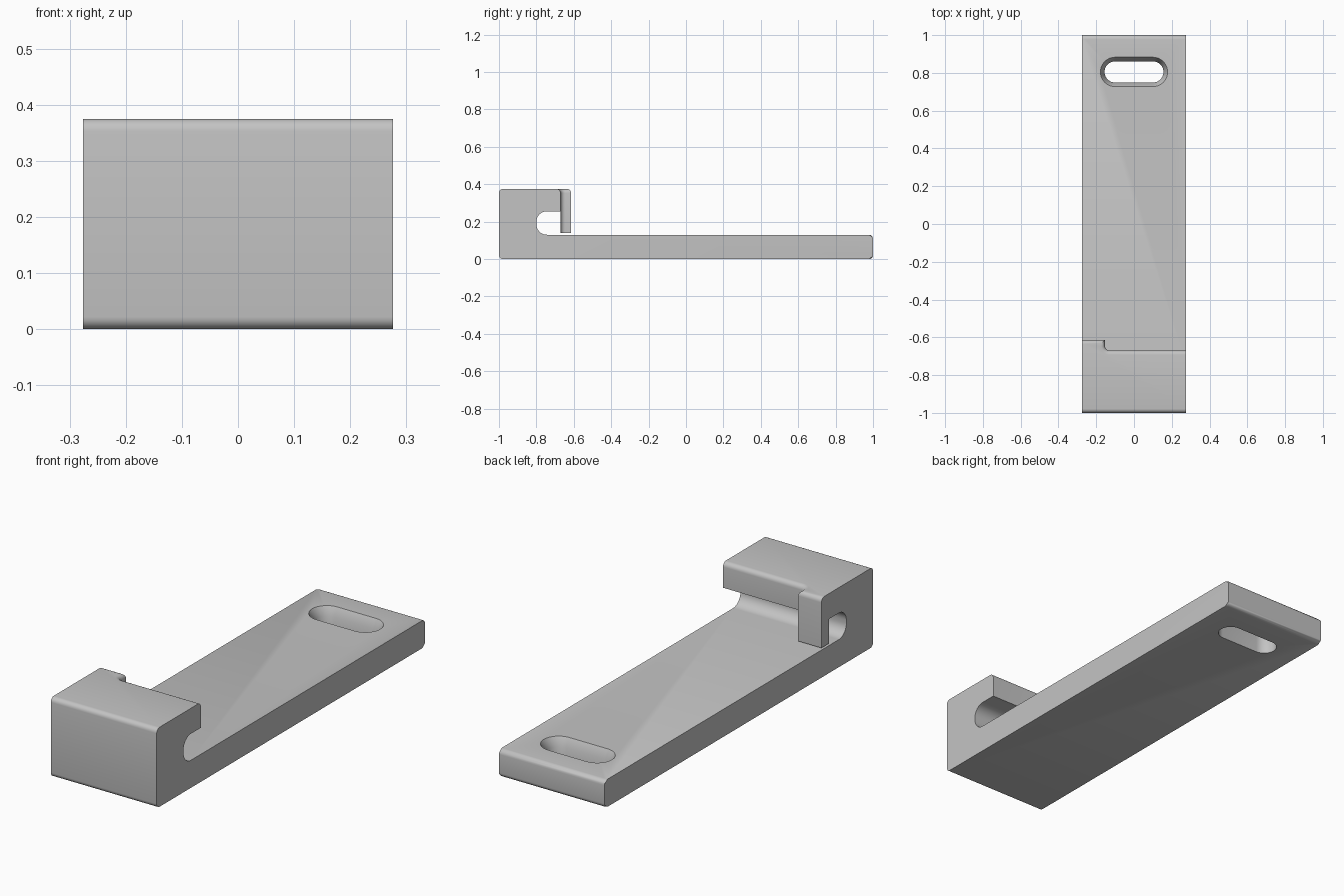
import bpy, bmesh, math

cube = bpy.data.objects.get("Cube")
if cube:
    bpy.data.objects.remove(cube, do_unlink=True)

HALF_W, TOP, PLATE = 0.276, 0.375, 0.13
LIP_Y, TAB_Y, TAB_X = -0.67, -0.614, -0.154

grey = bpy.data.materials.new("plain grey")
grey.use_nodes = True
grey.diffuse_color = (0.55, 0.55, 0.55, 1)
grey.node_tree.nodes["Principled BSDF"].inputs["Base Color"].default_value = grey.diffuse_color


def arc(cx, cy, r, start, end, steps=10):
    """Points on an arc, angles in degrees."""
    angles = [math.radians(start + (end - start) * i / steps) for i in range(steps + 1)]
    return [(cx + r * math.cos(a), cy + r * math.sin(a)) for a in angles]


def loft(name, rings):
    """Closed solid through rings of matching points."""
    bm = bmesh.new()
    loops = [[bm.verts.new(p) for p in ring] for ring in rings]
    n = len(loops[0])
    for a, b in zip(loops, loops[1:]):
        for i in range(n):
            j = (i + 1) % n
            bm.faces.new((a[i], a[j], b[j], b[i]))
    bm.faces.new(loops[0])
    bm.faces.new(loops[-1])
    bmesh.ops.recalc_face_normals(bm, faces=bm.faces)
    mesh = bpy.data.meshes.new(name)
    bm.to_mesh(mesh)
    bm.free()
    obj = bpy.data.objects.new(name, mesh)
    bpy.context.collection.objects.link(obj)
    return obj


# Side profile: plate, upright block, rounded channel and hanging tab
channel_top, r = 0.255, 0.056
profile = [(-1, 0), (1, 0), (1, PLATE)]
profile += arc(-0.8 + r, PLATE + r, r, 270, 180)
profile += arc(-0.8 + r, channel_top - r, r, 180, 90)
profile += [(LIP_Y, channel_top), (LIP_Y, 0.14), (TAB_Y, 0.14), (TAB_Y, TOP), (-1, TOP)]
body = loft("clamp_bracket", [[(x, y, z) for y, z in profile] for x in (-HALF_W, HALF_W)])

# Cutter that leaves the tab on one side only, with a filleted inner corner
f = 0.024
plan = arc(TAB_X + f, LIP_Y + f, f, 180, 270, 6)
plan += [(0.4, LIP_Y), (0.4, -0.5), (TAB_X, -0.5)]
tab_cutter = loft("tab_cutter", [[(x, y, z) for x, y in plan] for z in (0.135, 0.5)])


# Countersunk mounting slot
def stadium(radius, z):
    pts = arc(0.1, 0.805, radius, -90, 90, 16) + arc(-0.1, 0.805, radius, 90, 270, 16)
    return [(x, y, z) for x, y in pts]


slot_cutter = loft("slot_cutter", [stadium(0.056, -0.1), stadium(0.056, 0.09),
                                   stadium(0.078, PLATE), stadium(0.078, 0.2)])

for cutter in (tab_cutter, slot_cutter):
    cutter.hide_render = True
    mod = body.modifiers.new(cutter.name, "BOOLEAN")
    mod.operation, mod.solver, mod.object = "DIFFERENCE", "EXACT", cutter
bpy.context.view_layer.update()
cut_mesh = bpy.data.meshes.new_from_object(
    body.evaluated_get(bpy.context.evaluated_depsgraph_get()))
body.modifiers.clear()
body.data = cut_mesh
for cutter in (tab_cutter, slot_cutter):
    bpy.data.objects.remove(cutter, do_unlink=True)

# Round the cross edges of both ends and the lip rim
bm = bmesh.new()
bm.from_mesh(cut_mesh)
bmesh.ops.remove_doubles(bm, verts=bm.verts, dist=0.0002)


def is_rounded(edge):
    a, b = (v.co for v in edge.verts)
    if all(abs(abs(p.x) - HALF_W) < 0.001 for p in (a, b)) and abs(a.x - b.x) < 0.001:
        return False
    if edge.calc_face_angle(0) < 0.5:
        return False
    at_end = all(abs(abs(p.y) - 1) < 0.001 for p in (a, b))
    on_rim = all(abs(p.z - TOP) < 0.001 for p in (a, b))
    return at_end or on_rim


bmesh.ops.bevel(bm, geom=[e for e in bm.edges if is_rounded(e)], offset=0.022,
                offset_type="OFFSET", segments=5, profile=0.5, affect="EDGES",
                clamp_overlap=False)
bm.to_mesh(cut_mesh)
bm.free()

cut_mesh.materials.clear()
cut_mesh.materials.append(grey)
bpy.context.view_layer.objects.active = body
body.select_set(True)
bpy.ops.object.shade_smooth_by_angle(angle=math.radians(30))
